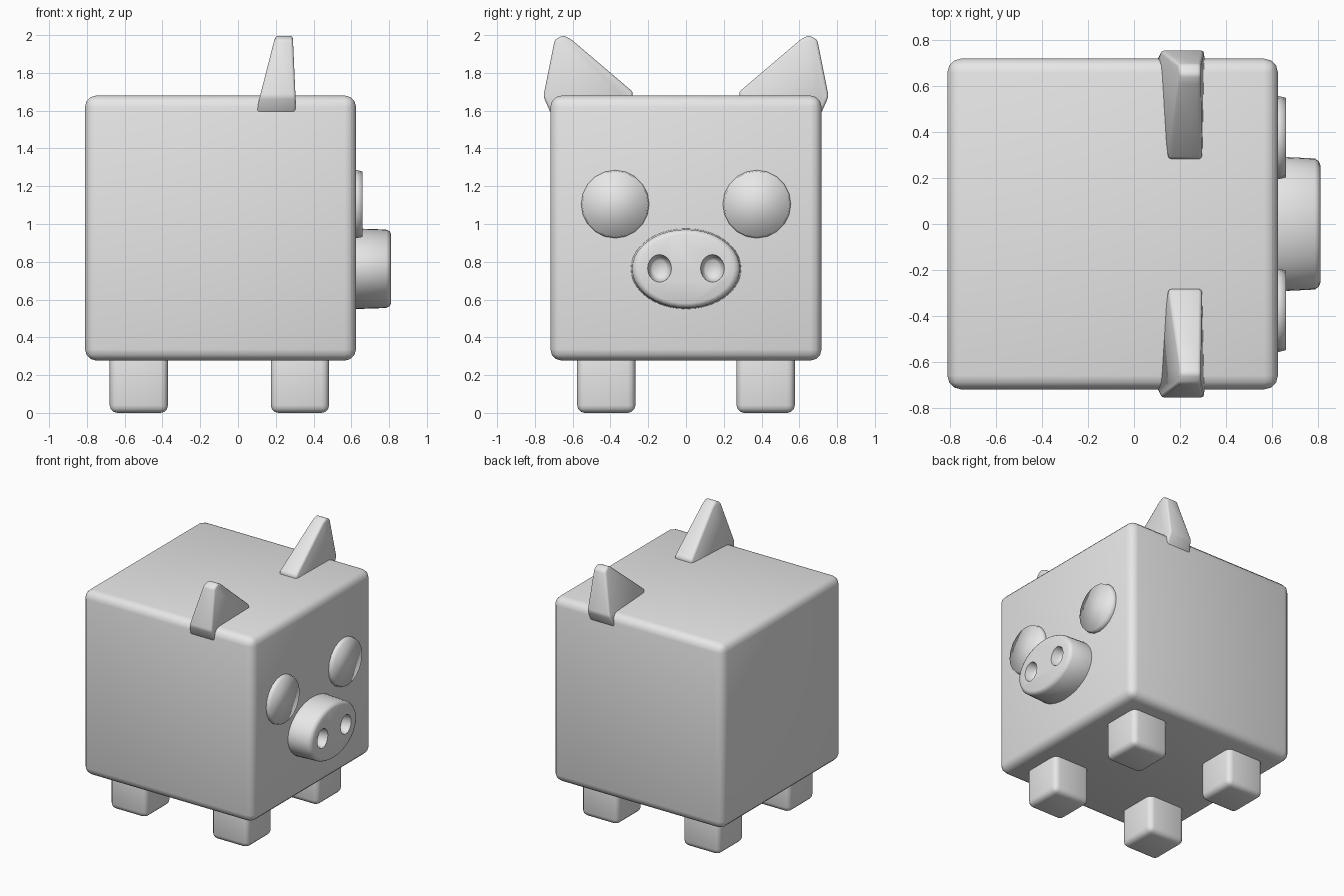
import bpy
import bmesh
import math
from mathutils import Vector

default = bpy.data.objects.get("Cube")
if default:
    bpy.data.objects.remove(default, do_unlink=True)

grey = bpy.data.materials.new("soft grey")
grey.use_nodes = True
grey.diffuse_color = (0.8, 0.8, 0.8, 1)
grey.node_tree.nodes["Principled BSDF"].inputs["Base Color"].default_value = (0.8, 0.8, 0.8, 1)


def finish(name, bm):
    bmesh.ops.recalc_face_normals(bm, faces=bm.faces)
    mesh = bpy.data.meshes.new(name)
    bm.to_mesh(mesh)
    bm.free()
    mesh.materials.append(grey)
    obj = bpy.data.objects.new(name, mesh)
    bpy.context.collection.objects.link(obj)
    return obj


def activate(obj):
    bpy.ops.object.select_all(action='DESELECT')
    obj.select_set(True)
    bpy.context.view_layer.objects.active = obj


def smooth(obj, angle=60):
    activate(obj)
    bpy.ops.object.shade_smooth_by_angle(angle=math.radians(angle))


def bevel(obj, width, segments):
    mod = obj.modifiers.new("rounded edges", 'BEVEL')
    mod.width = width
    mod.segments = segments
    mod.limit_method = 'ANGLE'
    activate(obj)
    bpy.ops.object.modifier_apply(modifier=mod.name)


def rounded_box(name, low, high, width, segments):
    bm = bmesh.new()
    bmesh.ops.create_cube(bm, size=1)
    low, high = Vector(low), Vector(high)
    size, mid = high - low, (low + high) / 2
    for v in bm.verts:
        v.co = Vector(a * b for a, b in zip(v.co, size)) + mid
    obj = finish(name, bm)
    bevel(obj, width, segments)
    smooth(obj)
    return obj


def oval_loft(name, profile, y, z, ry, rz, sides):
    """Oval rings along x; profile holds (x, scale) pairs."""
    bm = bmesh.new()
    rings = []
    for x, s in profile:
        turns = [2 * math.pi * i / sides for i in range(sides)]
        rings.append([bm.verts.new((x, y + ry * s * math.cos(t), z + rz * s * math.sin(t)))
                      for t in turns])
    for a, b in zip(rings, rings[1:]):
        for i in range(sides):
            j = (i + 1) % sides
            bm.faces.new((a[i], a[j], b[j], b[i]))
    bm.faces.new(rings[0])
    bm.faces.new(rings[-1])
    return finish(name, bm)


# Body
rounded_box("body", (-0.81, -0.718, 0.277), (0.625, 0.718, 1.68), 0.06, 3)

# Legs
for label, x in (("back", -0.525), ("front", 0.328)):
    for side, y in (("a", -0.422), ("b", 0.422)):
        rounded_box(f"{label}_leg_{side}", (x - 0.154, y - 0.154, 0),
                    (x + 0.154, y + 0.154, 0.36), 0.04, 3)

# Eyes
for side, y in (("a", -0.375), ("b", 0.375)):
    eye = oval_loft(f"eye_{side}", [(0.58, 1), (0.63, 1), (0.66, 0.96)], y, 1.105, 0.18, 0.18, 20)
    smooth(eye, 180)

# Snout with two nostril hollows
snout = oval_loft("snout", [(0.58, 1), (0.63, 1), (0.785, 0.975), (0.803, 0.93), (0.81, 0.86)],
                  0, 0.763, 0.292, 0.213, 40)
for y in (-0.14, 0.14):
    cutter = oval_loft("nostril_cutter", [(0.74, 0.6), (0.755, 0.82), (0.81, 1), (0.85, 1.1)],
                       y, 0.765, 0.063, 0.073, 20)
    cutter.hide_render = True
    cut = snout.modifiers.new("nostril", 'BOOLEAN')
    cut.operation = 'DIFFERENCE'
    cut.solver = 'EXACT'
    cut.object = cutter
    activate(snout)
    bpy.ops.object.modifier_apply(modifier=cut.name)
    bpy.data.objects.remove(cutter, do_unlink=True)
smooth(snout)

# Ears: (y, z, back x, front x) outline points, hulled into a wedge
outline = [(0.715, 1.585, 0.095, 0.307), (0.755, 1.675, 0.115, 0.305),
           (0.695, 1.975, 0.192, 0.291), (0.65, 2.0, 0.2, 0.29),
           (0.605, 1.975, 0.195, 0.29), (0.282, 1.7, 0.15, 0.295),
           (0.282, 1.62, 0.145, 0.297)]
for side, sign in (("a", -1), ("b", 1)):
    bm = bmesh.new()
    for y, z, back, front in outline:
        bm.verts.new((back, sign * y, z))
        bm.verts.new((front, sign * y, z))
    hull = bmesh.ops.convex_hull(bm, input=bm.verts)
    spare = [g for g in hull["geom_interior"] if isinstance(g, bmesh.types.BMVert)]
    bmesh.ops.delete(bm, geom=spare, context='VERTS')
    bmesh.ops.dissolve_limit(bm, angle_limit=math.radians(4), verts=bm.verts, edges=bm.edges)
    ear = finish(f"ear_{side}", bm)
    bevel(ear, 0.014, 2)
    smooth(ear, 50)
